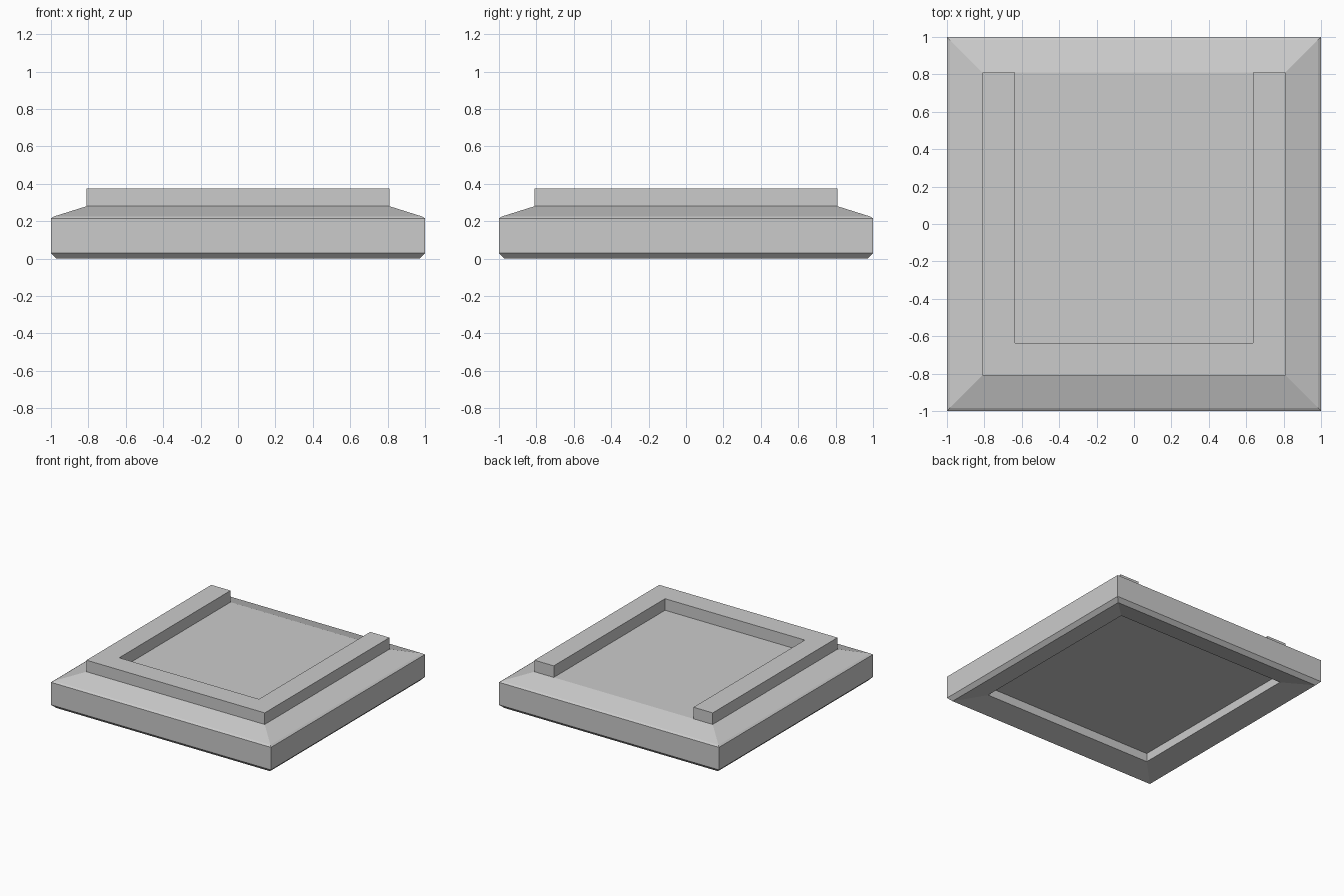
import bpy
import bmesh

cube = bpy.data.objects.get("Cube")
if cube:
    bpy.data.objects.remove(cube, do_unlink=True)

# One plain grey for the whole model
grey = bpy.data.materials.new("light grey")
grey.use_nodes = True
colour = (0.6, 0.6, 0.6, 1.0)
grey.diffuse_color = colour
grey.node_tree.nodes["Principled BSDF"].inputs["Base Color"].default_value = colour


def finish(name, bm):
    """Turn a bmesh into a named, coloured object."""
    bmesh.ops.recalc_face_normals(bm, faces=bm.faces)
    mesh = bpy.data.meshes.new(name)
    bm.to_mesh(mesh)
    bm.free()
    mesh.materials.append(grey)
    obj = bpy.data.objects.new(name, mesh)
    bpy.context.collection.objects.link(obj)
    return obj


def square_loft(name, profile):
    """Stack square rings of (half width, height) and cap both ends."""
    bm = bmesh.new()
    rings = [[bm.verts.new((sx * r, sy * r, z))
              for sx, sy in ((-1, -1), (1, -1), (1, 1), (-1, 1))]
             for r, z in profile]
    for low, high in zip(rings, rings[1:]):
        for i in range(4):
            j = (i + 1) % 4
            bm.faces.new((low[i], low[j], high[j], high[i]))
    bm.faces.new(rings[0])
    bm.faces.new(rings[-1])
    return finish(name, bm)


def extruded_outline(name, outline, bottom, top):
    """Raise a flat outline between two heights."""
    bm = bmesh.new()
    face = bm.faces.new([bm.verts.new((x, y, bottom)) for x, y in outline])
    extruded = bmesh.ops.extrude_face_region(bm, geom=[face], use_keep_orig=True)
    moved = [v for v in extruded["geom"] if isinstance(v, bmesh.types.BMVert)]
    bmesh.ops.translate(bm, verts=moved, vec=(0, 0, top - bottom))
    return finish(name, bm)


# Base slab: recessed underside, chamfered foot, straight sides, sloped top
square_loft("base_slab", [
    (0.78, 0.11), (0.78, 0.04), (0.97, 0.0), (1.0, 0.03),
    (1.0, 0.215), (0.985, 0.225), (0.81, 0.28),
])

# Raised rim on three sides, open at the back
outer, inner = 0.81, 0.635
right_half = [(-inner, outer), (-outer, outer), (-outer, -outer)]
left_half = [(outer, -outer), (outer, outer), (inner, outer)]
inside = [(inner, -inner), (-inner, -inner)]
extruded_outline("raised_rim", right_half + left_half + inside, 0.28, 0.375)
